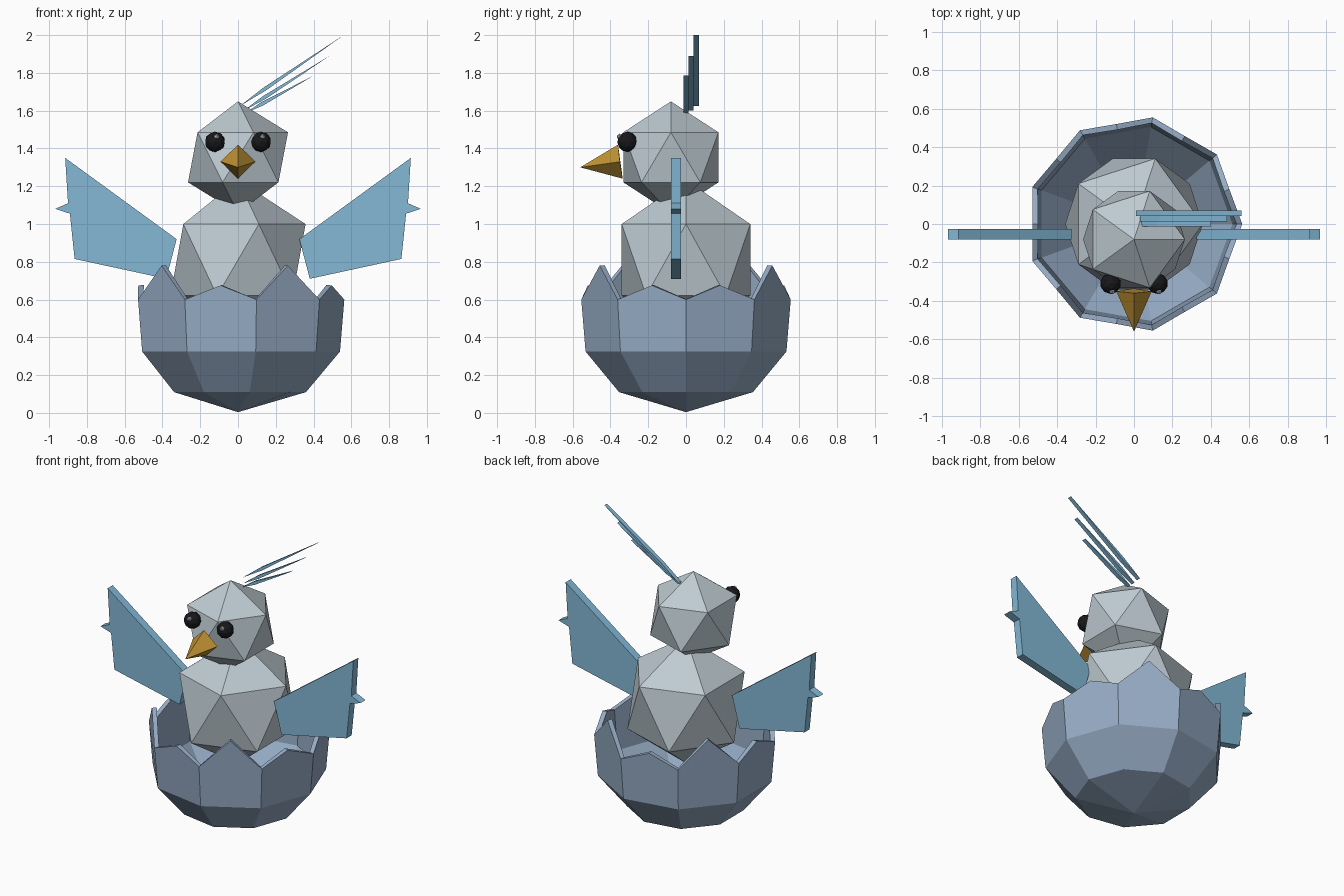
import bpy, bmesh, math
from mathutils import Matrix

if "Cube" in bpy.data.objects:
    bpy.data.objects.remove(bpy.data.objects["Cube"])


def material(name, rgb):
    """Flat colour from 0-255 sRGB, stored as linear."""
    m = bpy.data.materials.new(name)
    lin = [(c / 255 / 12.92) if c < 10 else ((c / 255 + 0.055) / 1.055) ** 2.4 for c in rgb]
    m.diffuse_color = (*lin, 1)
    m.use_nodes = True
    m.node_tree.nodes["Principled BSDF"].inputs["Base Color"].default_value = m.diffuse_color
    return m


GREY = material("down_grey", (190, 203, 210))
BLUE = material("feather_blue", (131, 184, 213))
SHELL = material("shell_blue_grey", (150, 172, 197))
GOLD = material("beak_gold", (192, 147, 50))
BLACK = material("eye_black", (24, 24, 27))
WHITE = material("eye_glint", (190, 192, 195))


def finish(bm, name, mat, recalc=True):
    if recalc:
        bmesh.ops.recalc_face_normals(bm, faces=bm.faces[:])
    me = bpy.data.meshes.new(name)
    bm.to_mesh(me)
    bm.free()
    me.materials.append(mat)
    ob = bpy.data.objects.new(name, me)
    bpy.context.collection.objects.link(ob)
    return ob


def ball(name, mat, center, radius, scale_z=1.0, subdivisions=1):
    bm = bmesh.new()
    bmesh.ops.create_icosphere(bm, subdivisions=subdivisions, radius=radius)
    bm.transform(Matrix.Translation(center) @ Matrix.Diagonal((1, 1, scale_z, 1)))
    return finish(bm, name, mat)


def plate(name, mat, outline, y0, y1):
    """Upright slab: an (x, z) outline extruded from y0 to y1."""
    bm = bmesh.new()
    front = [bm.verts.new((x, y0, z)) for x, z in outline]
    back = [bm.verts.new((x, y1, z)) for x, z in outline]
    bm.faces.new(front)
    bm.faces.new(back[::-1])
    n = len(outline)
    for i in range(n):
        j = (i + 1) % n
        bm.faces.new((front[i], back[i], back[j], front[j]))
    return finish(bm, name, mat)


# Broken eggshell: nine-sided bowl with a jagged rim
SIDES = 9
bm = bmesh.new()
pole = bm.verts.new((0, 0, 0.004))


def ring_vert(r, z, turn):
    a = math.tau * turn / SIDES
    return bm.verts.new((r * math.cos(a), r * math.sin(a), z))


low, mid, rim = [[ring_vert(r, z, i) for i in range(SIDES)]
                 for r, z in ((0.36, 0.11), (0.54, 0.325), (0.563, 0.6))]
# tall peaks at these sides, short ones elsewhere
peaks = [ring_vert(0.528, 0.78 if i in (1, 3, 5, 7) else 0.675, i + 0.5) for i in range(SIDES)]
for i in range(SIDES):
    j = (i + 1) % SIDES
    bm.faces.new((pole, low[j], low[i]))
    bm.faces.new((low[i], low[j], mid[j], mid[i]))
    bm.faces.new((mid[i], mid[j], rim[j], peaks[i], rim[i]))
egg = finish(bm, "eggshell", SHELL, recalc=False)
solid = egg.modifiers.new("thickness", 'SOLIDIFY')
solid.thickness = 0.03
solid.offset = -1

# Body and head
ball("body", GREY, (0, 0, 0.81), 0.4, 1.06)
ball("head", GREY, (0, -0.08, 1.353), 0.296)

# Eyes with small glints
for side, label in ((-1, "right"), (1, "left")):
    ball(label + "_eye", BLACK, (0.122 * side, -0.31, 1.435), 0.054, subdivisions=2)
    ball(label + "_eye_glint", WHITE, (0.122 * side + 0.008, -0.351, 1.462), 0.016)

# Beak: four-sided pyramid with a slightly tilted base
bm = bmesh.new()
tip = bm.verts.new((0, -0.56, 1.3))
base = [bm.verts.new(p) for p in
        ((0, -0.36, 1.42), (-0.092, -0.35, 1.33), (0, -0.335, 1.24), (0.092, -0.35, 1.33))]
bm.faces.new(base)
for i in range(4):
    bm.faces.new((tip, base[i], base[(i + 1) % 4]))
finish(bm, "beak", GOLD)

# Wings
WING = [(0.325, 0.92), (0.915, 1.35), (0.9, 1.11), (0.968, 1.08),
        (0.89, 1.055), (0.865, 0.815), (0.38, 0.71)]
for side, label in ((-1, "right"), (1, "left")):
    plate(label + "_wing", BLUE, [(x * side, z) for x, z in WING], -0.08, -0.026)

# Crest: three thin kite-shaped feathers
CREST = [((0.01, 1.625), (0.56, 2.0), 0.041),
         ((0.03, 1.6), (0.485, 1.89), 0.013),
         ((0.04, 1.588), (0.4, 1.785), -0.014)]
for n, ((bx, bz), (tx, tz), y) in enumerate(CREST, 1):
    dx, dz = tx - bx, tz - bz
    length = math.hypot(dx, dz)
    ox, oz = -dz / length * 0.01, dx / length * 0.01
    mx, mz = bx + dx * 0.24, bz + dz * 0.24
    plate(f"crest_feather_{n}", BLUE,
          [(bx, bz), (mx + ox, mz + oz), (tx, tz), (mx - ox, mz - oz)], y, y + 0.028)
